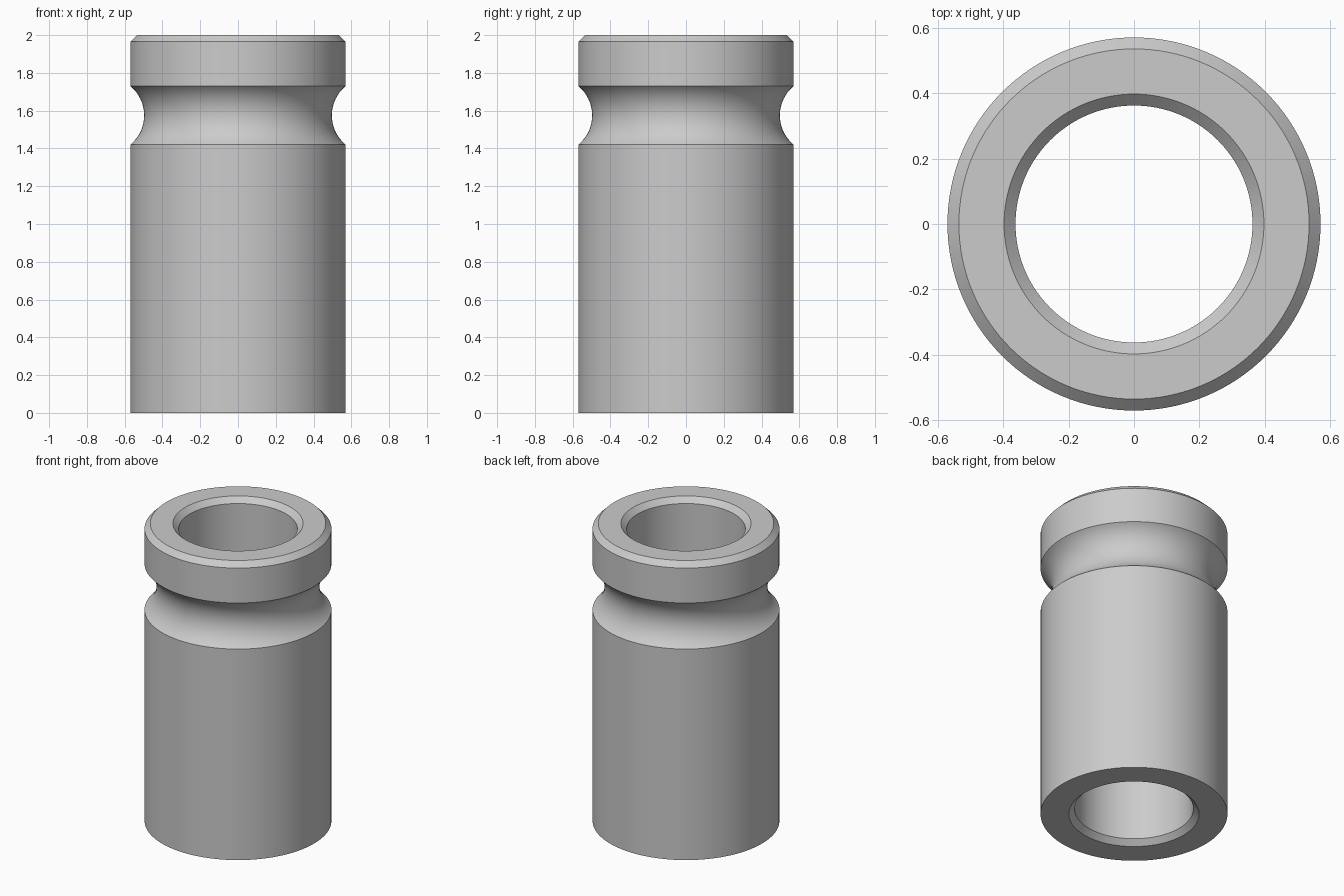
import bpy
import bmesh
import math

cube = bpy.data.objects.get("Cube")
if cube:
    bpy.data.objects.remove(cube, do_unlink=True)

SEGMENTS = 128
OUTER, BORE, CHAMFER, HEIGHT = 0.57, 0.362, 0.035, 2.0

# Plain grey metal
grey = bpy.data.materials.new("grey metal")
grey.use_nodes = True
colour = (0.6, 0.6, 0.6, 1)
grey.diffuse_color = colour
grey.node_tree.nodes["Principled BSDF"].inputs["Base Color"].default_value = colour

# Rounded groove: circular arc cut into the outer wall
groove_z, half_width, depth = 1.575, 0.155, 0.073
radius = (half_width ** 2 + depth ** 2) / (2 * depth)
centre = OUTER - depth + radius
sweep = math.asin(half_width / radius)
steps = 24
groove = []
for i in range(steps + 1):
    a = sweep * (2 * i / steps - 1)
    groove.append((centre - radius * math.cos(a), groove_z + radius * math.sin(a)))

# Closed cross-section (radius, height): outer wall upward, then bore downward
profile = [(BORE + CHAMFER, 0), (OUTER, 0)] + groove + [
    (OUTER, HEIGHT - CHAMFER),
    (OUTER - CHAMFER, HEIGHT),
    (BORE + CHAMFER, HEIGHT),
    (BORE, HEIGHT - CHAMFER),
    (BORE, CHAMFER),
]

# Revolve the section into the bushing
bm = bmesh.new()
rings = []
for i in range(SEGMENTS):
    a = math.tau * i / SEGMENTS
    rings.append([bm.verts.new((r * math.cos(a), r * math.sin(a), z)) for r, z in profile])
for i, ring in enumerate(rings):
    after = rings[(i + 1) % SEGMENTS]
    for j in range(len(profile)):
        k = (j + 1) % len(profile)
        bm.faces.new((ring[j], after[j], after[k], ring[k]))
bmesh.ops.recalc_face_normals(bm, faces=bm.faces)

mesh = bpy.data.meshes.new("grooved_bushing")
bm.to_mesh(mesh)
bm.free()
mesh.materials.append(grey)
bushing = bpy.data.objects.new("grooved_bushing", mesh)
bpy.context.collection.objects.link(bushing)

# Smooth walls with crisp chamfer edges
bpy.ops.object.select_all(action="DESELECT")
bushing.select_set(True)
bpy.context.view_layer.objects.active = bushing
bpy.ops.object.shade_smooth_by_angle(angle=math.radians(30))
